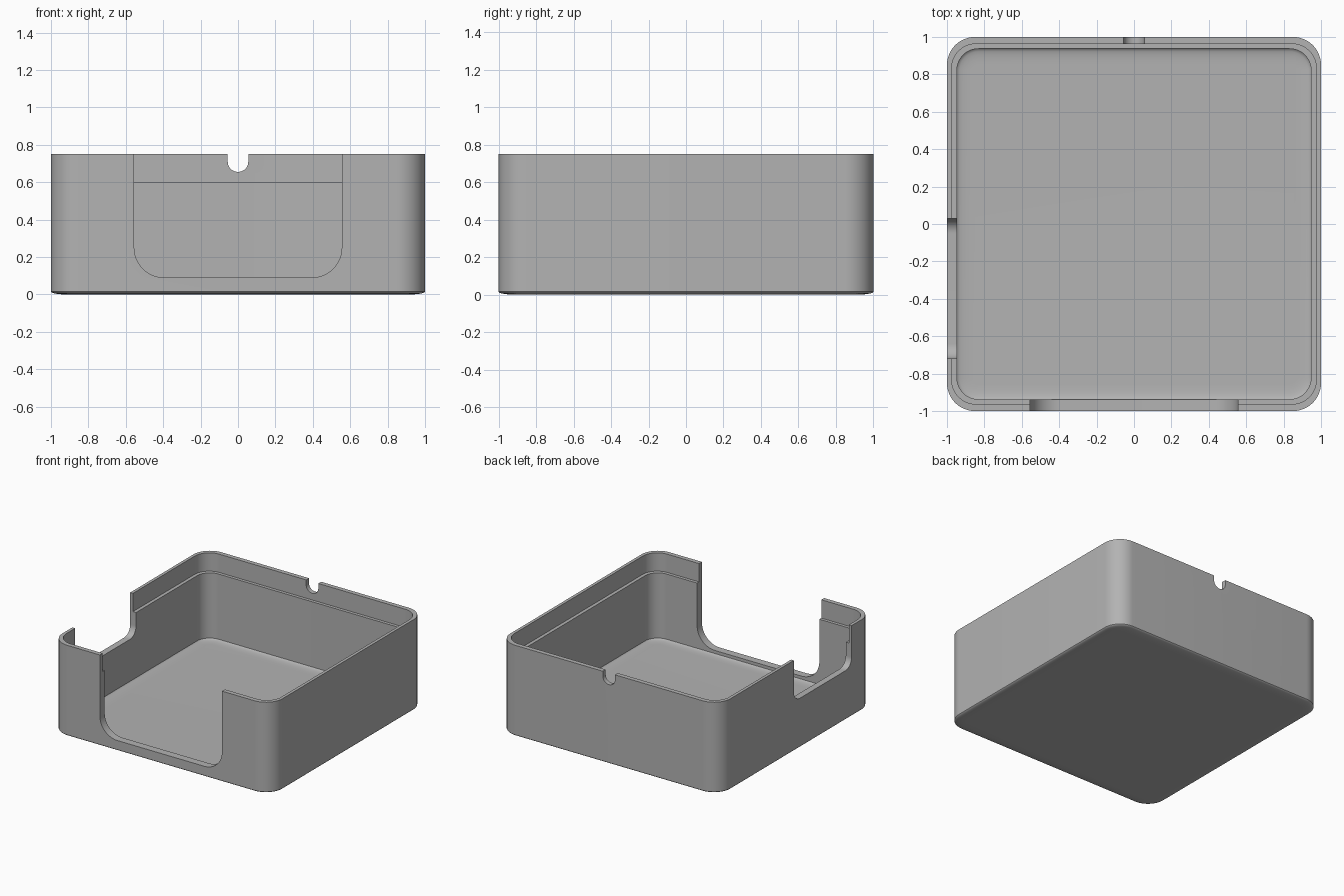
import bpy
import bmesh
from math import sin, cos, pi, radians

old = bpy.data.objects.get("Cube")
if old:
    bpy.data.objects.remove(old, do_unlink=True)

grey = bpy.data.materials.new("light grey plastic")
grey.use_nodes = True
colour = (0.45, 0.45, 0.45, 1)
grey.diffuse_color = colour
grey.node_tree.nodes["Principled BSDF"].inputs["Base Color"].default_value = colour


def rounded_outline(hx, hy, r, steps=12):
    """Rounded rectangle centred on the origin, counter-clockwise."""
    points = []
    for k, (sx, sy) in enumerate([(1, 1), (-1, 1), (-1, -1), (1, -1)]):
        for i in range(steps + 1):
            a = (k + i / steps) * pi / 2
            points.append((sx * (hx - r) + r * cos(a), sy * (hy - r) + r * sin(a)))
    return points


def loft(name, rings):
    """Join rings of 3D points into a closed solid."""
    bm = bmesh.new()
    loops = [[bm.verts.new(p) for p in ring] for ring in rings]
    for a, b in zip(loops, loops[1:]):
        n = len(a)
        for i in range(n):
            j = (i + 1) % n
            bm.faces.new((a[i], a[j], b[j], b[i]))
    bm.faces.new(loops[0][::-1])
    bm.faces.new(loops[-1])
    bmesh.ops.recalc_face_normals(bm, faces=bm.faces)
    mesh = bpy.data.meshes.new(name)
    bm.to_mesh(mesh)
    bm.free()
    mesh.materials.append(grey)
    obj = bpy.data.objects.new(name, mesh)
    bpy.context.collection.objects.link(obj)
    return obj


def ring(hx, hy, r, z):
    return [(x, y, z) for x, y in rounded_outline(hx, hy, r)]


# Tray: shallow curved underside, outer wall, thin lip, ledge, inner wall, floor
TOP, LEDGE, FLOOR, RISE, SPREAD = 0.75, 0.6, 0.05, 0.015, 0.08
arc = [i * pi / 10 for i in range(6)]
rings = []
for a in arc:
    d = SPREAD * (1 - sin(a))
    rings.append(ring(1 - d, 1 - d, 0.15 - d, RISE * (1 - cos(a))))
rings += [ring(1, 1, 0.15, TOP),
          ring(0.975, 0.963, 0.13, TOP),
          ring(0.975, 0.963, 0.13, LEDGE),
          ring(0.947, 0.937, 0.115, LEDGE)]
for a in reversed(arc):
    d = SPREAD * (1 - sin(a))
    rings.append(ring(0.947 - d, 0.937 - d, 0.115 - d, FLOOR + RISE * (1 - cos(a))))
tray = loft("open_tray", rings)


# Wall openings: rounded slots that run out through the rim
def cut_opening(name, half_width, bottom, r, place):
    half_height = 0.5
    outline = rounded_outline(half_width, half_height, r)
    rings = [[place(u, v + bottom + half_height, w) for u, v in outline]
             for w in (0.8, 1.2)]
    cutter = loft(name, rings)
    cutter.hide_render = True
    cutter.hide_viewport = True
    mod = tray.modifiers.new(name, "BOOLEAN")
    mod.operation = "DIFFERENCE"
    mod.solver = "EXACT"
    mod.object = cutter
    bpy.context.view_layer.objects.active = tray
    bpy.ops.object.modifier_apply(modifier=name)
    bpy.data.objects.remove(cutter, do_unlink=True)


cut_opening("front_opening", 0.555, 0.09, 0.16, lambda u, v, w: (u, -w, v))
cut_opening("side_opening", 0.375, 0.41, 0.08, lambda u, v, w: (-w, u - 0.345, v))
cut_opening("back_notch", 0.055, 0.655, 0.0549, lambda u, v, w: (u, w, v))

# Smooth shading with crisp edges
bpy.ops.object.select_all(action="DESELECT")
tray.select_set(True)
bpy.context.view_layer.objects.active = tray
bpy.ops.object.shade_smooth_by_angle(angle=radians(30))
